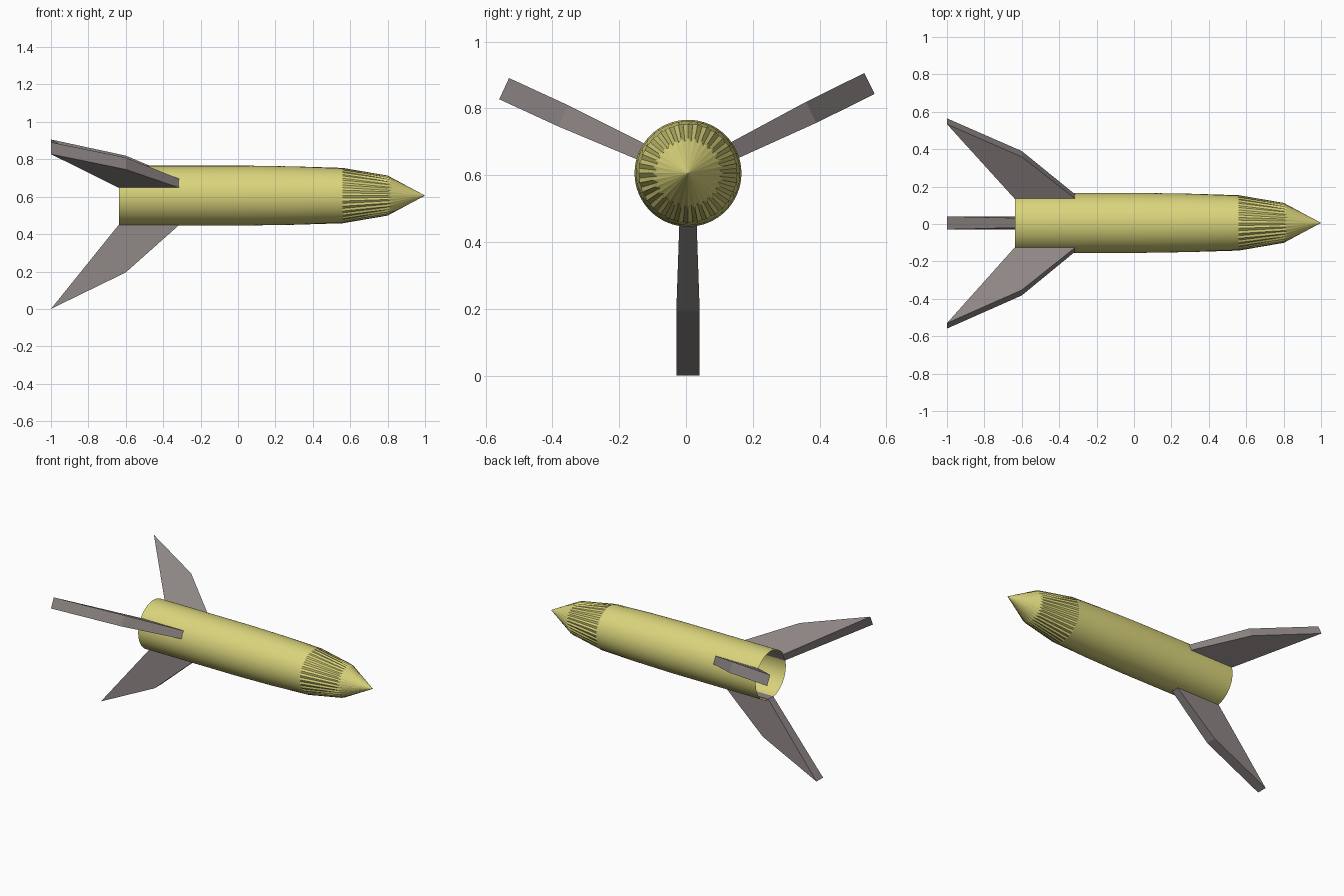
import bpy, bmesh, math
from mathutils import Vector

if "Cube" in bpy.data.objects:
    bpy.data.objects.remove(bpy.data.objects["Cube"])

CY, CZ = 0.006, 0.606      # long axis of the rocket
SEG = 64


def material(name, rgb):
    m = bpy.data.materials.new(name)
    m.diffuse_color = (*rgb, 1)
    m.use_nodes = True
    m.node_tree.nodes["Principled BSDF"].inputs["Base Color"].default_value = m.diffuse_color
    return m


yellow = material("pale_yellow", (0.70, 0.66, 0.20))
grey = material("warm_grey", (0.27, 0.24, 0.235))


def finish(name, bm, mat):
    bmesh.ops.recalc_face_normals(bm, faces=bm.faces)
    me = bpy.data.meshes.new(name)
    bm.to_mesh(me)
    bm.free()
    me.materials.append(mat)
    ob = bpy.data.objects.new(name, me)
    bpy.context.collection.objects.link(ob)
    return ob


# Hollow body with a pleated shoulder and pointed nose.
# Each ring: (x, radius) on ridges, (x, radius) in valleys
rings = [((-0.635, 0.16), (-0.635, 0.16)),
         ((0.05, 0.16), (0.05, 0.16)),
         ((0.30, 0.156), (0.30, 0.156)),
         ((0.56, 0.148), (0.56, 0.146)),
         ((0.80, 0.107), (0.82, 0.094))]
bm = bmesh.new()
loops = []
for pair in rings:
    loop = []
    for i in range(SEG):
        x, r = pair[i % 2]
        a = 2 * math.pi * i / SEG
        loop.append(bm.verts.new((x, CY + r * math.cos(a), CZ + r * math.sin(a))))
    loops.append(loop)
for lo, hi in zip(loops, loops[1:]):
    for i in range(SEG):
        j = (i + 1) % SEG
        bm.faces.new((lo[i], lo[j], hi[j], hi[i]))
tip = bm.verts.new((1.0, CY, CZ))
for i in range(SEG):
    bm.faces.new((loops[-1][i], loops[-1][(i + 1) % SEG], tip))
body = finish("rocket_body", bm, yellow)
# open tail: make sure the normals face outward
if body.data.polygons[0].normal.dot(
        body.data.polygons[0].center - Vector((-0.3, CY, CZ))) < 0:
    body.data.flip_normals()
bpy.context.view_layer.objects.active = body
body.select_set(True)
bpy.ops.object.shade_smooth_by_angle(angle=math.radians(20))

# Three swept fins: (x, distance from axis, half thickness)
outline = [(-0.31, 0.153, 0.026), (-0.60, 0.411, 0.035),
           (-1.0, 0.606, 0.035), (-0.635, 0.153, 0.026)]


def fin(name, degrees):
    a = math.radians(degrees)
    out = Vector((0, math.cos(a), math.sin(a)))
    side = Vector((0, -math.sin(a), math.cos(a)))
    bm = bmesh.new()
    sides = [[bm.verts.new(Vector((x, CY, CZ)) + out * r + side * t * s)
              for x, r, t in outline] for s in (-1, 1)]
    bm.faces.new(sides[0])
    bm.faces.new(sides[1])
    for i in range(4):
        j = (i + 1) % 4
        bm.faces.new((sides[0][i], sides[0][j], sides[1][j], sides[1][i]))
    finish(name, bm, grey)


for name, deg in (("lower_fin", 270), ("right_fin", 26.3), ("left_fin", 155.3)):
    fin(name, deg)
